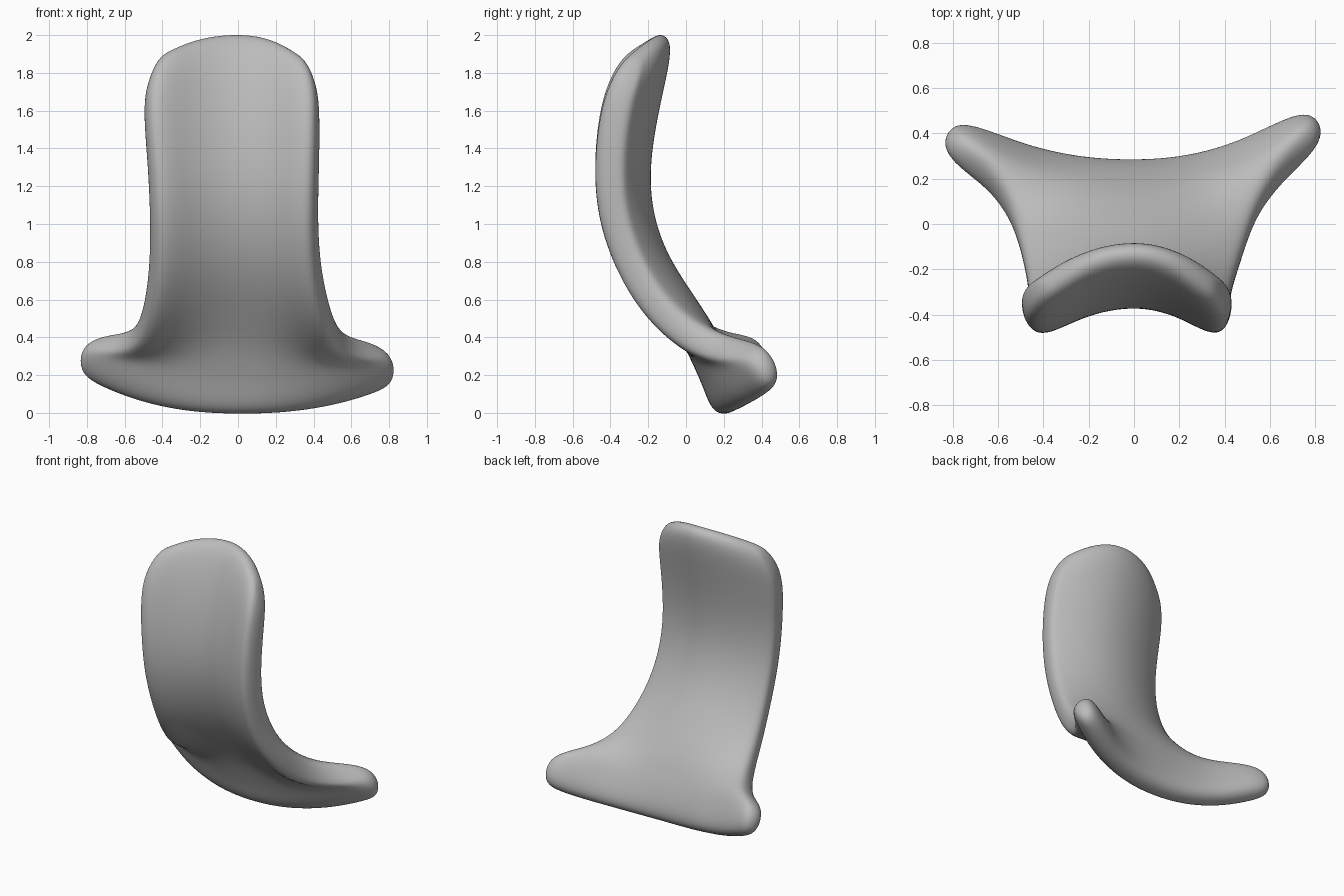
import bpy
import bmesh
from mathutils import Vector

cube = bpy.data.objects.get("Cube")
if cube:
    bpy.data.objects.remove(cube, do_unlink=True)

# Plain grey clay colour
grey = bpy.data.materials.new("warm_grey")
grey.use_nodes = True
colour = (0.5, 0.5, 0.5, 1)
grey.diffuse_color = colour
grey.node_tree.nodes["Principled BSDF"].inputs["Base Color"].default_value = colour

# Rows from top to foot: middle (y, z), right rim (x, y, z), left rim (x, y, z), bow power
rows = [
    ((-.115, 2.005), (-.42, -.28, 1.885), (.36, -.27, 1.865), 2),
    ((-.155, 1.89), (-.485, -.34, 1.75), (.42, -.33, 1.74), 2),
    ((-.225, 1.65), (-.50, -.39, 1.60), (.43, -.385, 1.60), 2),
    ((-.28, 1.35), (-.475, -.42, 1.33), (.425, -.42, 1.33), 2),
    ((-.275, 1.08), (-.46, -.405, 1.05), (.415, -.405, 1.05), 2),
    ((-.195, .82), (-.46, -.31, .77), (.425, -.31, .77), 2),
    ((-.055, .60), (-.49, -.16, .54), (.475, -.16, .53), 2),
    ((.065, .42), (-.545, .03, .40), (.54, .04, .375), 2),
    ((.125, .29), (-.65, .21, .375), (.66, .23, .34), 3),
    ((.18, .16), (-.835, .355, .395), (.825, .405, .345), 3),
    ((.22, -.01), (-.835, .425, .21), (.825, .475, .155), 2),
]
columns = (-1, -.86, -.6, -.3, 0, .3, .6, .86, 1)

# Bowed middle sheet, lofted through the rows
bm = bmesh.new()
grid = []
for (my, mz), right, left, power in rows:
    line = []
    for u in columns:
        x, y, z = left if u > 0 else right
        a = abs(u)
        bow = min(1.2 * a ** power, 1)
        line.append(bm.verts.new(Vector((x * a, my + (y - my) * bow, mz + (z - mz) * a ** 2.4))))
    grid.append(line)
for a, b in zip(grid, grid[1:]):
    for i in range(len(columns) - 1):
        bm.faces.new((a[i], b[i], b[i + 1], a[i + 1]))
bmesh.ops.recalc_face_normals(bm, faces=bm.faces)
mesh = bpy.data.meshes.new("curved_plate")
bm.to_mesh(mesh)
bm.free()
plate = bpy.data.objects.new("curved_plate", mesh)
bpy.context.collection.objects.link(plate)
mesh.materials.append(grey)

# Thin the rims, most of all along the top
body = plate.vertex_groups.new(name="body")
for i in range(len(mesh.vertices)):
    row, column = divmod(i, len(columns))
    weight = .75 if column in (0, len(columns) - 1) else 1
    if row == 0:
        weight = .45
    elif row in (1, len(rows) - 1):
        weight *= .87
    body.add([i], weight, "REPLACE")

# Thicken the sheet and round off every rim
solid = plate.modifiers.new("thickness", "SOLIDIFY")
solid.thickness = .19
solid.offset = 0
solid.vertex_group = body.name
smooth = plate.modifiers.new("rounding", "SUBSURF")
smooth.levels = smooth.render_levels = 3
for face in mesh.polygons:
    face.use_smooth = True
